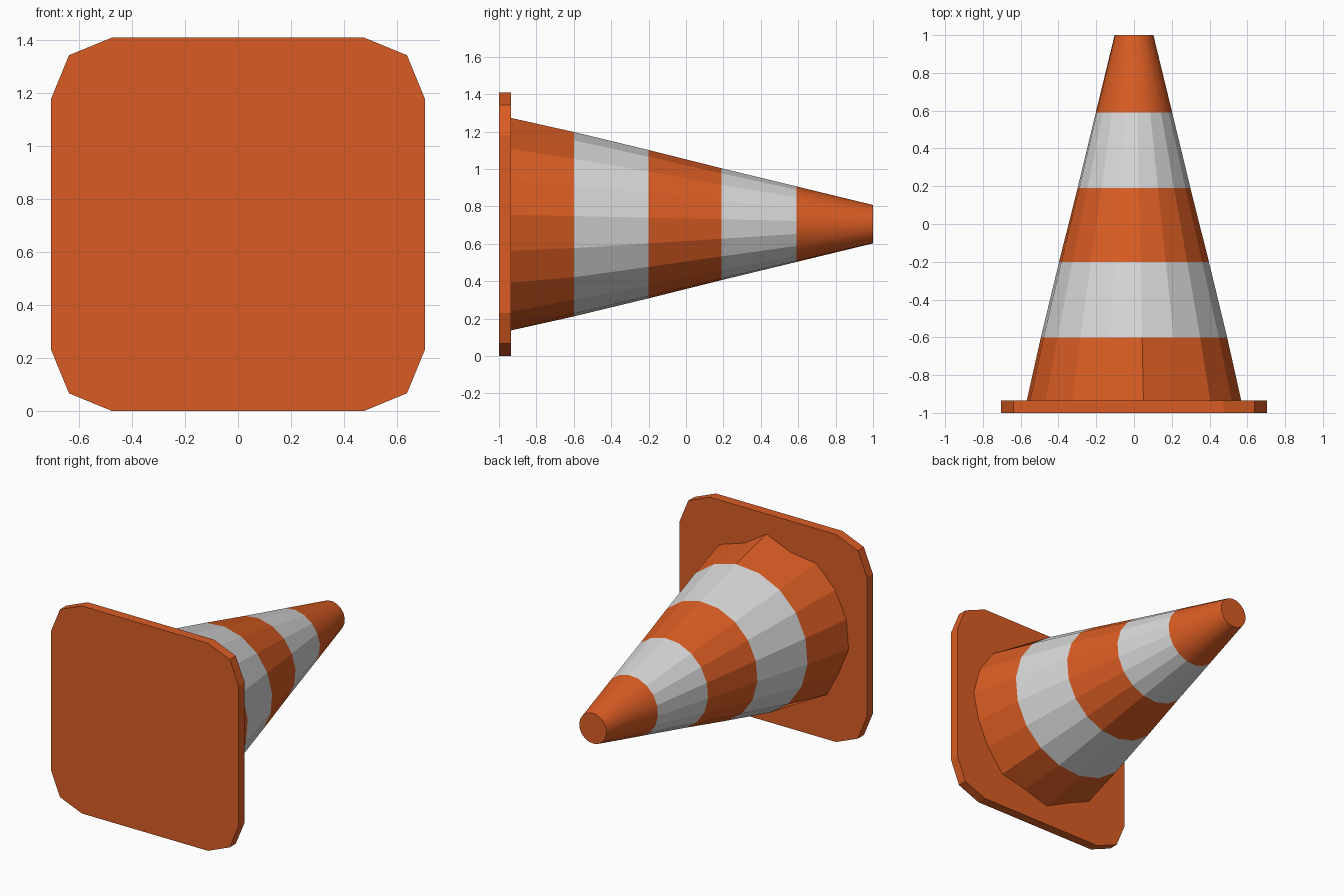
import bpy, bmesh, math

if "Cube" in bpy.data.objects:
    bpy.data.objects.remove(bpy.data.objects["Cube"])

ZC = 0.705  # height of the cone axis


def material(name, col):
    m = bpy.data.materials.new(name)
    m.diffuse_color = (*col, 1)
    m.use_nodes = True
    m.node_tree.nodes["Principled BSDF"].inputs["Base Color"].default_value = m.diffuse_color
    return m


orange = material("orange", (0.70, 0.108, 0.017))
white = material("reflective_white", (0.68, 0.68, 0.68))


def finish(name, bm, mats):
    bmesh.ops.recalc_face_normals(bm, faces=bm.faces)
    me = bpy.data.meshes.new(name)
    bm.to_mesh(me)
    bm.free()
    for m in mats:
        me.materials.append(m)
    ob = bpy.data.objects.new(name, me)
    bpy.context.collection.objects.link(ob)
    return ob


# square base plate with two-step rounded corners
corner = [(0.705, 0.475), (0.638, 0.638), (0.475, 0.705)]
bm = bmesh.new()
outline = []
for q in range(4):
    c, s = round(math.cos(q * math.pi / 2)), round(math.sin(q * math.pi / 2))
    for x, z in corner:
        outline.append(bm.verts.new((x * c - z * s, -1, x * s + z * c + ZC)))
plate = bm.faces.new(outline)
ext = bmesh.ops.extrude_face_region(bm, geom=[plate])
for v in ext["geom"]:
    if isinstance(v, bmesh.types.BMVert):
        v.co.y = -0.935
finish("base_plate", bm, [orange])

# striped cone lying along y, its foot slightly pinched in places
SIDES = 18
rings = [(-0.935, 0.57), (-0.60, 0.495), (-0.20, 0.398),
         (0.19, 0.30), (0.59, 0.203), (1.0, 0.103)]
pinch = {65: 0.51, 105: 0.51, -15: 0.545, -35: 0.545,
         265 - 20: 0.53, 265 + 20: 0.53, 205: 0.545}
pinch = {a % 360: r for a, r in pinch.items()}
bm = bmesh.new()
loops = []
for i, (y, r) in enumerate(rings):
    loop = []
    for k in range(SIDES):
        deg = (5 + 20 * k) % 360
        rr = pinch.get(deg, r) if i == 0 else r
        a = math.radians(deg)
        loop.append(bm.verts.new((rr * math.cos(a), y, rr * math.sin(a) + ZC)))
    loops.append(loop)
for i in range(len(loops) - 1):
    for k in range(SIDES):
        n = (k + 1) % SIDES
        f = bm.faces.new((loops[i][k], loops[i][n], loops[i + 1][n], loops[i + 1][k]))
        f.material_index = i % 2          # alternate stripes
        f.smooth = i == 4                 # smooth tip
bm.faces.new(loops[0])
bm.faces.new(loops[-1])
finish("striped_cone", bm, [orange, white])
